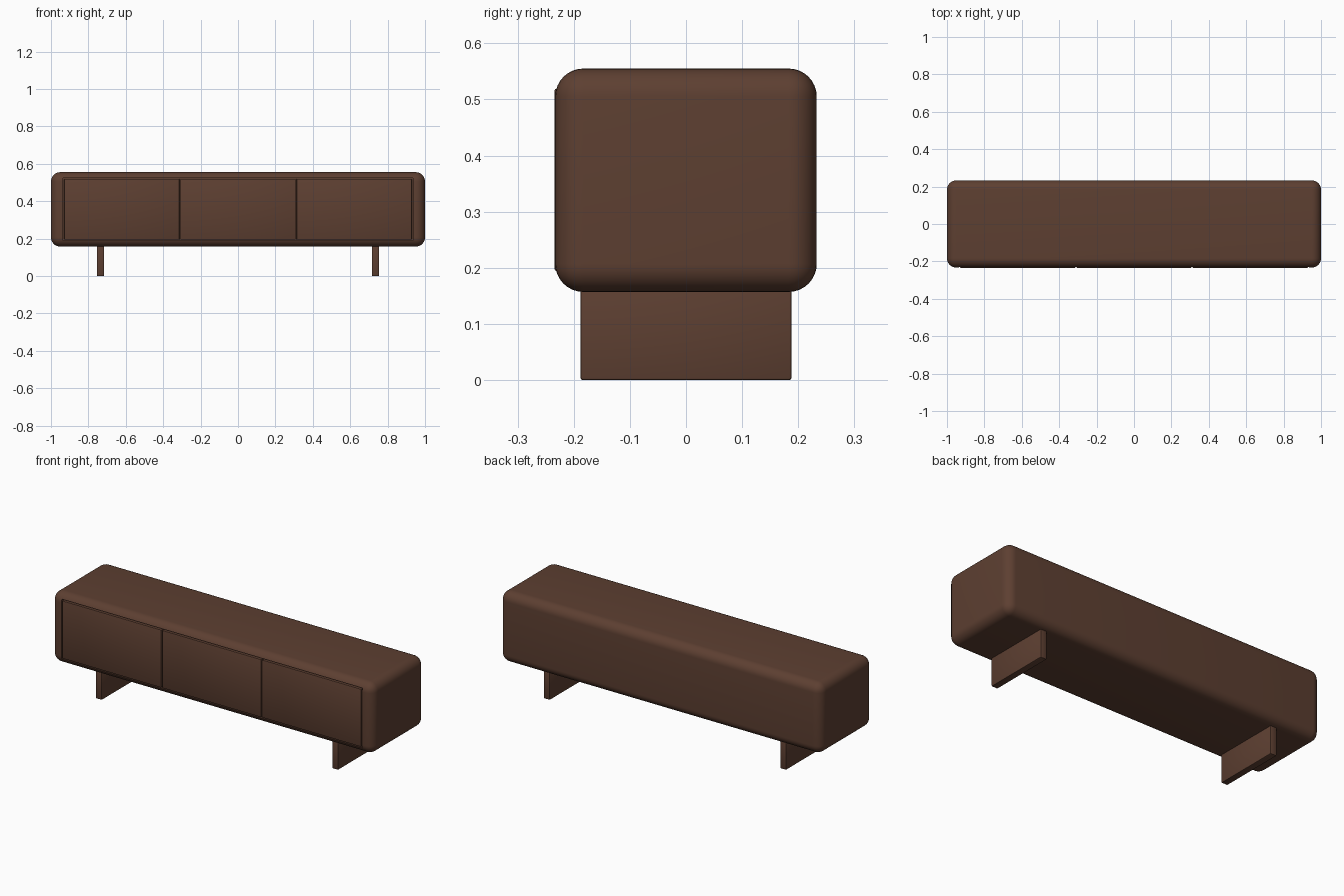
import bpy, math

if "Cube" in bpy.data.objects:
    bpy.data.objects.remove(bpy.data.objects["Cube"])

wood = bpy.data.materials.new("dark walnut")
wood.diffuse_color = (0.11, 0.05, 0.031, 1)
wood.use_nodes = True
wood.node_tree.nodes["Principled BSDF"].inputs["Base Color"].default_value = wood.diffuse_color


def box(name, x0, x1, y0, y1, z0, z1, bevel=0, segments=3):
    """Box from its bounds, with rounded edges."""
    bpy.ops.mesh.primitive_cube_add(size=1, location=((x0 + x1) / 2, (y0 + y1) / 2, (z0 + z1) / 2))
    ob = bpy.context.object
    ob.name = name
    ob.scale = (x1 - x0, y1 - y0, z1 - z0)
    bpy.ops.object.transform_apply(location=False, rotation=False, scale=True)
    ob.data.materials.append(wood)
    if bevel:
        mod = ob.modifiers.new("round edges", 'BEVEL')
        mod.width = bevel
        mod.segments = segments
        mod.limit_method = 'ANGLE'
        bpy.ops.object.modifier_apply(modifier=mod.name)
        bpy.ops.object.shade_smooth_by_angle(angle=math.radians(35))
    return ob


# Cabinet body with a shallow recess for the doors
DOOR_X, DOOR_Z0, DOOR_Z1, GAP = 0.935, 0.189, 0.525, 0.006
body = box("cabinet_body", -1, 1, -0.233, 0.233, 0.157, 0.555, 0.05, 8)
cutter = box("recess_cutter", -DOOR_X, DOOR_X, -0.3, -0.213, DOOR_Z0, DOOR_Z1)
cutter.hide_render = True
bpy.context.view_layer.objects.active = body
cut = body.modifiers.new("door recess", 'BOOLEAN')
cut.object = cutter
cut.solver = 'EXACT'
bpy.ops.object.modifier_apply(modifier=cut.name)
bpy.data.objects.remove(cutter)

# Three flush doors with thin gaps
width = (2 * DOOR_X - 4 * GAP) / 3
for i, side in enumerate(("left", "middle", "right")):
    x = -DOOR_X + GAP + i * (width + GAP)
    box(side + "_door", x, x + width, -0.234, -0.212,
        DOOR_Z0 + GAP, DOOR_Z1 - GAP, 0.002, 2)

# Two slab legs running front to back
for side, s in (("left", -1), ("right", 1)):
    x = s * 0.735
    box(side + "_leg", x - 0.019, x + 0.019, -0.188, 0.188, 0, 0.17, 0.004, 2)
